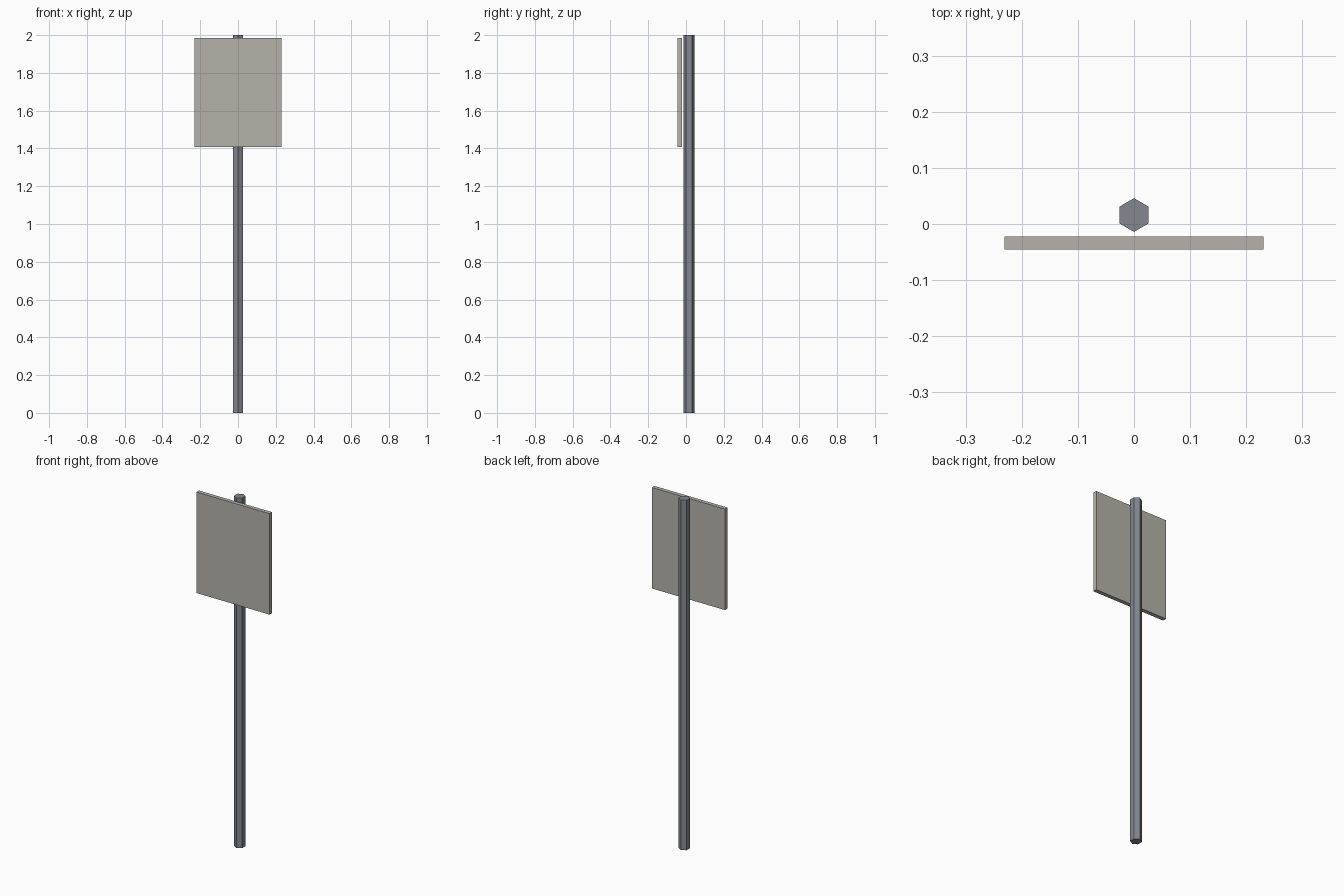
import bpy
from math import radians

cube = bpy.data.objects.get("Cube")
if cube:
    bpy.data.objects.remove(cube, do_unlink=True)


def material(name, rgb):
    mat = bpy.data.materials.new(name)
    mat.use_nodes = True
    colour = (*rgb, 1.0)
    mat.diffuse_color = colour
    mat.node_tree.nodes["Principled BSDF"].inputs["Base Color"].default_value = colour
    return mat


def finish(name, mat):
    obj = bpy.context.object
    obj.name = name
    obj.data.name = name
    obj.data.materials.append(mat)
    bpy.ops.object.transform_apply(location=False, rotation=True, scale=True)
    return obj


steel = material("steel grey", (0.23, 0.25, 0.28))
panel = material("warm pale grey", (0.46, 0.45, 0.40))

# Hexagonal post with corners pointing to front and back
bpy.ops.mesh.primitive_cylinder_add(vertices=6, radius=0.03, depth=2.0,
                                    location=(0, 0.016, 1.0))
finish("post", steel)

# Flat sign panel standing just clear of the post
bottom, top = 1.407, 1.984
bpy.ops.mesh.primitive_cube_add(size=1, location=(0, -0.034, (bottom + top) / 2))
bpy.context.object.scale = (0.462, 0.023, top - bottom)
finish("sign_panel", panel)
